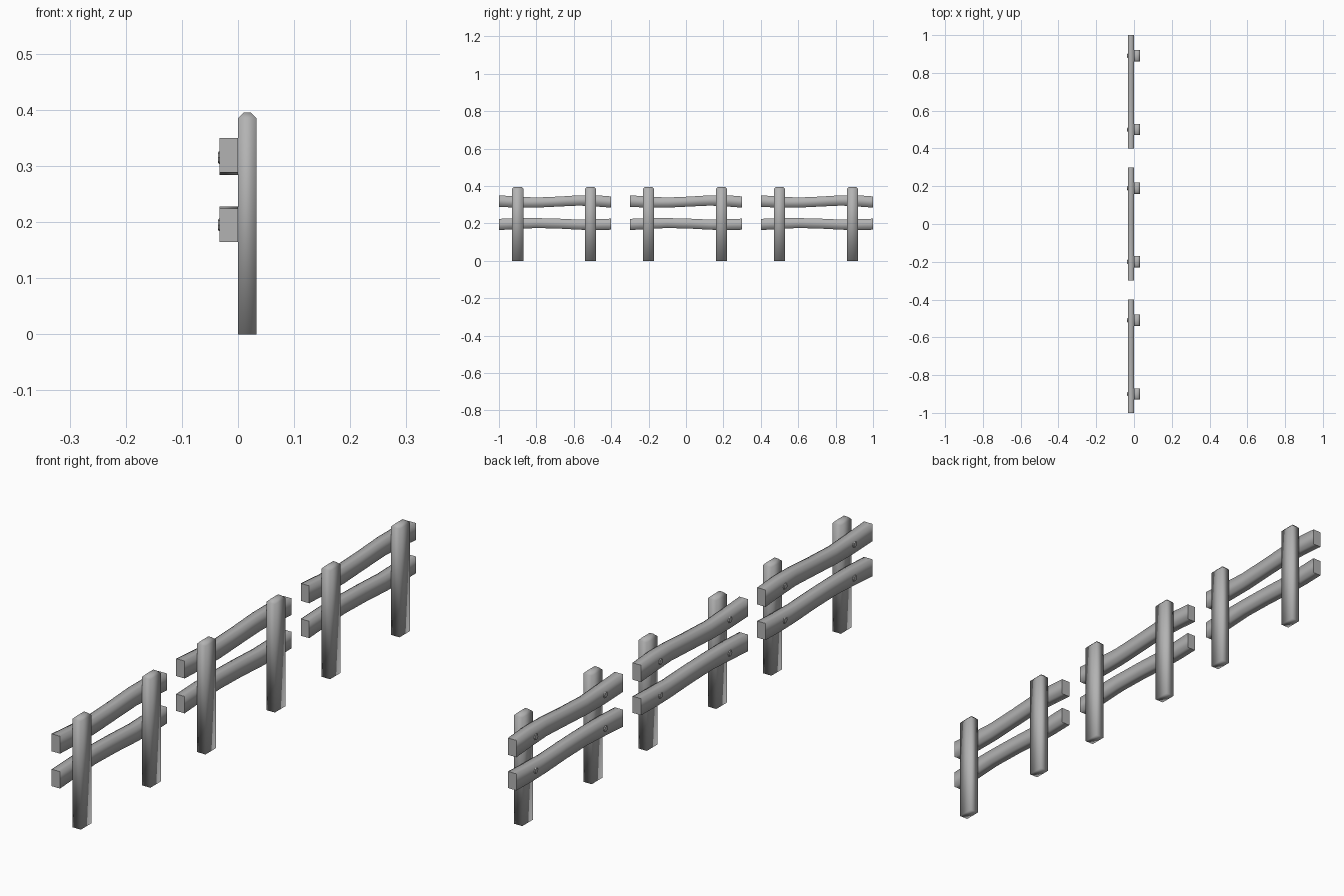
import bpy, bmesh, math
from mathutils import Matrix

cube = bpy.data.objects.get("Cube")
if cube:
    bpy.data.objects.remove(cube, do_unlink=True)

grey = bpy.data.materials.new("weathered grey")
grey.use_nodes = True
colour = (0.45, 0.45, 0.45, 1)
grey.diffuse_color = colour
grey.node_tree.nodes["Principled BSDF"].inputs["Base Color"].default_value = colour


def finish(name, bm, location):
    bmesh.ops.recalc_face_normals(bm, faces=bm.faces[:])
    mesh = bpy.data.meshes.new(name)
    bm.to_mesh(mesh)
    bm.free()
    mesh.materials.append(grey)
    obj = bpy.data.objects.new(name, mesh)
    obj.location = location
    bpy.context.collection.objects.link(obj)


def loft(name, rings, location, sharp_ends):
    """Skin four-cornered rings, smooth along the length."""
    bm = bmesh.new()
    loops = [[bm.verts.new(p) for p in ring] for ring in rings]
    for a, b in zip(loops, loops[1:]):
        for i in range(4):
            j = (i + 1) % 4
            bm.faces.new((a[i], a[j], b[j], b[i]))
    for f in bm.faces:
        f.smooth = True
    for end in (loops[0], loops[-1]):
        cap = bm.faces.new(end)
        cap.smooth = not sharp_ends
        if sharp_ends:
            for e in cap.edges:
                e.smooth = False
    finish(name, bm, location)


def rail(name, profile, y):
    """Bent plank: profile lists (y, bottom, top)."""
    rings = [[(-0.033, v, lo), (0, v, lo), (0, v, hi), (-0.033, v, hi)]
             for v, lo, hi in profile]
    loft(name, rings, (0, y, 0), True)


def post(name, y):
    """Upright with a bevelled top: each ring is height and inset."""
    rings = []
    for z, inset in ((0, 0), (0.385, 0), (0.395, 0.01)):
        x0, x1, w = inset, 0.033 - inset, 0.03 - inset
        rings.append([(x0, -w, z), (x1, -w, z), (x1, w, z), (x0, w, z)])
    loft(name, rings, (0, y, 0), False)


def bolt(name, y, z):
    """Low domed bolt head on the outer face of a rail."""
    bm = bmesh.new()
    bmesh.ops.create_cone(bm, cap_ends=True, segments=8, radius1=0.014,
                          radius2=0.009, depth=0.006,
                          matrix=Matrix.Rotation(-math.pi / 2, 4, 'Y'))
    finish(name, bm, (-0.033, y, z))


upper = [(-0.3, 0.288, 0.35), (-0.2, 0.284, 0.343), (-0.1, 0.284, 0.338),
         (0.02, 0.29, 0.343), (0.13, 0.295, 0.35), (0.22, 0.29, 0.35),
         (0.3, 0.284, 0.344)]
lower = [(-0.3, 0.164, 0.224), (-0.2, 0.17, 0.228), (-0.1, 0.175, 0.228),
         (0.02, 0.172, 0.225), (0.13, 0.166, 0.22), (0.22, 0.164, 0.222),
         (0.3, 0.166, 0.225)]

# Three separate fence sections in a row
for label, y in (("front", -0.7), ("middle", 0), ("back", 0.7)):
    rail(label + "_upper_rail", upper, y)
    rail(label + "_lower_rail", lower, y)
    for side, offset in (("near", -0.2), ("far", 0.19)):
        post(f"{label}_{side}_post", y + offset)
        for level, z in (("upper", 0.315), ("lower", 0.195)):
            bolt(f"{label}_{side}_{level}_bolt", y + offset, z)
